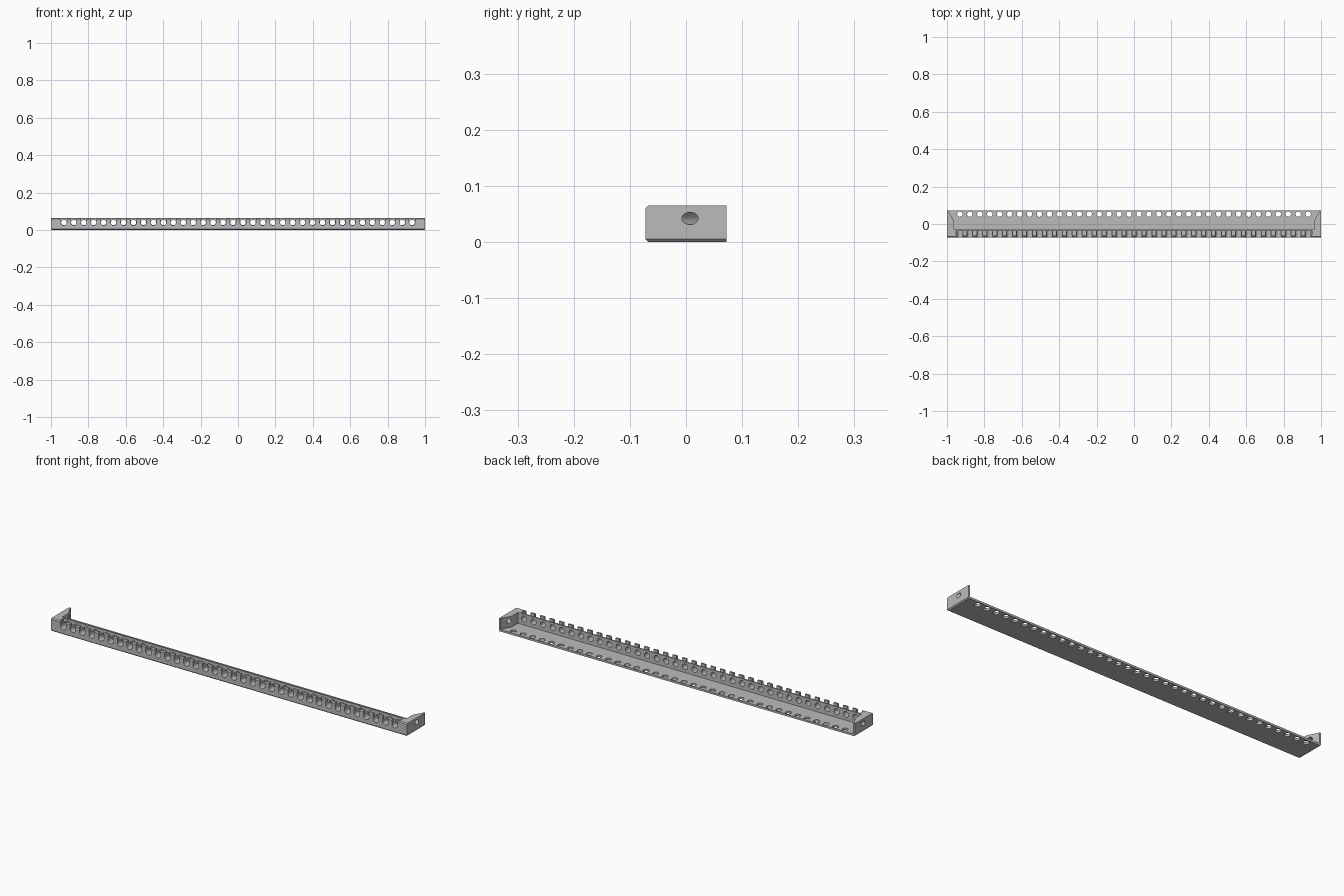
import bpy, bmesh, math
from mathutils import Vector

if "Cube" in bpy.data.objects:
    bpy.data.objects.remove(bpy.data.objects["Cube"], do_unlink=True)

COUNT, PITCH = 36, 0.0532
HALF_Y, TOP = 0.0725, 0.065
HOLE_Z = 0.04
XS = [(i - (COUNT - 1) / 2) * PITCH for i in range(COUNT)]

gray = bpy.data.materials.new("plain gray")
gray.use_nodes = True
color = (0.5, 0.5, 0.5, 1)
gray.diffuse_color = color
gray.node_tree.nodes["Principled BSDF"].inputs["Base Color"].default_value = color


def prism(bm, outline, direction):
    """Closed solid swept from a flat outline along a direction."""
    face = bm.faces.new([bm.verts.new(p) for p in outline])
    swept = bmesh.ops.extrude_face_region(bm, geom=[face])["geom"]
    verts = [v for v in swept if isinstance(v, bmesh.types.BMVert)]
    bmesh.ops.translate(bm, verts=verts, vec=direction)


def cylinder(bm, start, direction, radius, sides=24):
    d = Vector(direction)
    u = d.orthogonal().normalized()
    v = d.normalized().cross(u)
    angles = [2 * math.pi * i / sides for i in range(sides)]
    prism(bm, [Vector(start) + radius * (u * math.cos(a) + v * math.sin(a))
               for a in angles], d)


def box(bm, low, high):
    (a, b, c), (d, e, f) = low, high
    prism(bm, [(a, b, c), (d, b, c), (d, e, c), (a, e, c)], (0, 0, f - c))


def make_object(name, bm):
    bmesh.ops.recalc_face_normals(bm, faces=bm.faces[:])
    mesh = bpy.data.meshes.new(name)
    bm.to_mesh(mesh)
    bm.free()
    mesh.materials.append(gray)
    obj = bpy.data.objects.new(name, mesh)
    bpy.context.collection.objects.link(obj)
    return obj


def cut(body, bm):
    cutter = make_object("cutter", bm)
    cutter.hide_render = True
    mod = body.modifiers.new("cut", "BOOLEAN")
    mod.operation, mod.solver, mod.object = "DIFFERENCE", "EXACT", cutter
    graph = bpy.context.evaluated_depsgraph_get()
    mesh = bpy.data.meshes.new_from_object(body.evaluated_get(graph))
    body.modifiers.clear()
    body.data = mesh
    bpy.data.objects.remove(cutter, do_unlink=True)


# Solid bar with chamfered lower edges and front top edge
bm = bmesh.new()
box(bm, (-1, -HALF_Y, 0), (1, HALF_Y, TOP))


def chamfered(edge):
    mid = (edge.verts[0].co + edge.verts[1].co) / 2
    low = mid.z < 0.001 and mid.y < HALF_Y - 0.001
    front_top = mid.z > TOP - 0.001 and mid.y < -HALF_Y + 0.001
    return low or front_top


bmesh.ops.bevel(bm, geom=[e for e in bm.edges if chamfered(e)], offset=0.005,
                segments=1, affect="EDGES")
body = make_object("slotted_rail", bm)

# Open tray behind the front wall, with end walls thinning to the back
bm = bmesh.new()
half = [(0.965, -0.03), (0.965, 0.02), (0.99, 0.066), (0.99, 0.1)]
outline = half + [(-x, y) for x, y in reversed(half)]
prism(bm, [(x, y, 0.01) for x, y in outline], (0, 0, 0.1))
cut(body, bm)

# Long groove separating the front teeth from the thin rear wall
bm = bmesh.new()
box(bm, (-0.953, -0.059, 0.046), (0.953, -0.037, 0.1))
cut(body, bm)

# Round-bottomed slots, open at the front and top
bm = bmesh.new()
r = 0.0155
arc = [(r * math.cos(a), HOLE_Z + r * math.sin(a))
       for a in [math.pi * (1 + i / 12) for i in range(13)]]
profile = arc + [(r, 0.1), (-r, 0.1)]
for x in XS:
    prism(bm, [(x + px, -0.1, pz) for px, pz in profile], (0, 0.0625, 0))
cut(body, bm)

# Holes through the rear wall and through the floor
bm = bmesh.new()
for x in XS:
    cylinder(bm, (x, -0.045, HOLE_Z), (0, 0.035, 0), 0.0145)
    cylinder(bm, (x, 0.053, -0.02), (0, 0, 0.05), 0.0145)
cut(body, bm)

# Slanted fixing holes in the two end walls
bm = bmesh.new()
slant = math.radians(41)
for side in (-1, 1):
    d = Vector((-side * math.cos(slant), math.sin(slant), 0))
    cylinder(bm, Vector((side, 0.007, 0.042)) - d * 0.05, d * 0.11, 0.011, 32)
cut(body, bm)

# Smooth hole walls, crisp edges
bpy.ops.object.select_all(action="DESELECT")
body.select_set(True)
bpy.context.view_layer.objects.active = body
bpy.ops.object.shade_smooth_by_angle(angle=math.radians(30))
